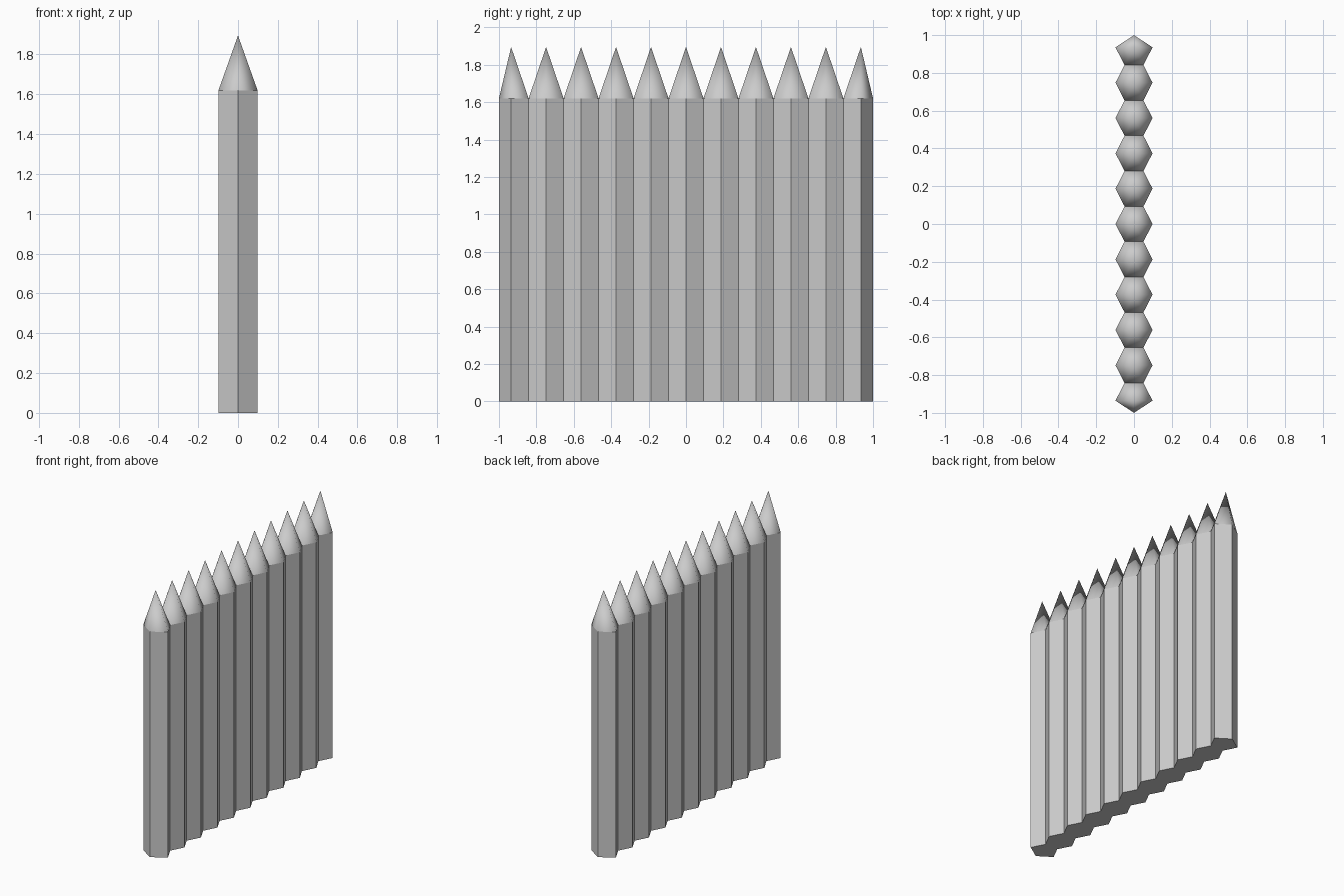
import bpy
import bmesh

if "Cube" in bpy.data.objects:
    bpy.data.objects.remove(bpy.data.objects["Cube"])

COUNT = 11        # stakes in the row
PITCH = 0.187     # spacing along y
HALF_W = 0.098    # half width at the middle of a stake
HALF_N = 0.05     # half width in the notch between stakes
RIM, TIP = 1.62, 1.895
END = 1.0         # y of the pointed outer ends


def stake_ring(i):
    """Counter-clockwise plan of one stake; the outer ends come to a point."""
    y = (i - (COUNT - 1) / 2) * PITCH
    lo, hi = y - PITCH / 2, y + PITCH / 2
    front = [(0, -END)] if i == 0 else [(-HALF_N, lo), (HALF_N, lo)]
    back = [(0, END)] if i == COUNT - 1 else [(HALF_N, hi), (-HALF_N, hi)]
    return y, front + [(HALF_W, y)] + back + [(-HALF_W, y)]


bm = bmesh.new()
for i in range(COUNT):
    y, ring = stake_ring(i)
    low = [bm.verts.new((px, py, 0)) for px, py in ring]
    top = [bm.verts.new((px, py, RIM)) for px, py in ring]
    tip = bm.verts.new((0, y, TIP))
    bm.faces.new(low[::-1])
    for a in range(len(ring)):
        b = (a + 1) % len(ring)
        # sharpened point
        bm.faces.new((top[a], top[b], tip)).smooth = True
        # outer wall, left out where two stakes join
        if ring[a][1] != ring[b][1]:
            bm.faces.new((low[a], low[b], top[b], top[a]))

# Join the stakes and keep the rims of the points crisp
bmesh.ops.remove_doubles(bm, verts=bm.verts, dist=0.0005)
bmesh.ops.recalc_face_normals(bm, faces=bm.faces)
for e in bm.edges:
    if all(abs(v.co.z - RIM) < 1e-4 for v in e.verts):
        e.smooth = False

mesh = bpy.data.meshes.new("palisade_wall")
bm.to_mesh(mesh)
bm.free()
wall = bpy.data.objects.new("palisade_wall", mesh)
bpy.context.collection.objects.link(wall)
